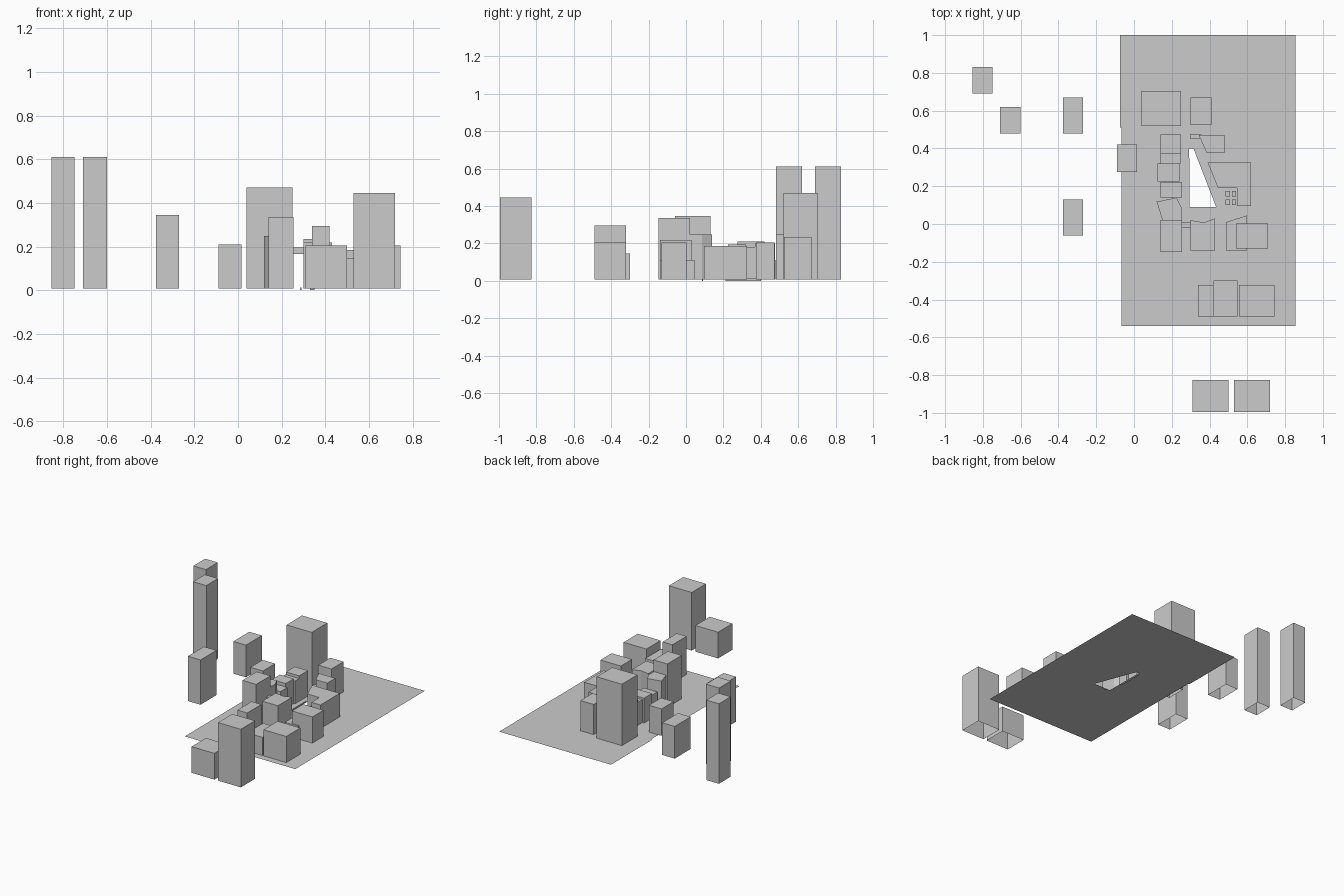
import bpy, bmesh

G = 0.008  # ground level


def make(name, bm):
    me = bpy.data.meshes.new(name)
    bm.to_mesh(me)
    bm.free()
    ob = bpy.data.objects.new(name, me)
    bpy.context.collection.objects.link(ob)
    return ob


def prism(name, pts, top, bottom=G, closed=False):
    """Extruded footprint (counter-clockwise), open underneath unless closed."""
    bm = bmesh.new()
    lo = [bm.verts.new((x, y, bottom)) for x, y in pts]
    hi = [bm.verts.new((x, y, top)) for x, y in pts]
    n = len(pts)
    for i in range(n):
        j = (i + 1) % n
        bm.faces.new((lo[i], lo[j], hi[j], hi[i]))
    bm.faces.new(hi)
    if closed:
        bm.faces.new(lo[::-1])
    bmesh.ops.recalc_face_normals(bm, faces=bm.faces[:]) if closed else None
    return make(name, bm)


def block(name, x0, x1, y0, y1, top, bottom=G, closed=False):
    return prism(name, [(x0, y0), (x1, y0), (x1, y1), (x0, y1)], top, bottom, closed)


# ground sheet with a wedge-shaped opening for the plaza
bm = bmesh.new()
outer = [(-0.065, -0.54), (0.855, -0.54), (0.855, 1.0), (-0.075, 1.0), (-0.075, 0.51), (-0.065, 0.51)]
plaza = [(0.295, 0.09), (0.435, 0.09), (0.315, 0.40), (0.292, 0.40)]
edges = []
for loop in (outer, plaza):
    vs = [bm.verts.new((x, y, G)) for x, y in loop]
    edges += [bm.edges.new((vs[i], vs[(i + 1) % len(vs)])) for i in range(len(vs))]
bmesh.ops.triangle_fill(bm, edges=edges, use_beauty=True, use_dissolve=False)
make("ground", bm)

# rectangular buildings: x0, x1, y0, y1, top
towers = {
    "far_west_tower": (-0.855, -0.75, 0.69, 0.83, 0.61),
    "west_tower": (-0.71, -0.60, 0.48, 0.62, 0.61),
    "outer_block_north": (-0.375, -0.27, 0.48, 0.67, 0.25),
    "outer_block_south": (-0.375, -0.27, -0.06, 0.13, 0.345),
    "edge_block": (-0.09, 0.015, 0.275, 0.42, 0.21),
    "north_tower": (0.04, 0.25, 0.52, 0.705, 0.47),
    "north_block": (0.30, 0.41, 0.525, 0.67, 0.235),
    "row_block_1": (0.14, 0.25, 0.37, 0.475, 0.20),
    "row_block_2": (0.14, 0.25, 0.32, 0.37, 0.18),
    "row_block_3": (0.125, 0.24, 0.225, 0.32, 0.195),
    "row_block_4": (0.14, 0.255, 0.14, 0.222, 0.17),
    "row_tower": (0.14, 0.255, -0.148, 0.022, 0.335),
    "east_block": (0.54, 0.71, -0.13, 0.003, 0.205),
    "south_block_west": (0.338, 0.42, -0.49, -0.322, 0.295),
    "south_block_middle": (0.42, 0.548, -0.49, -0.30, 0.145),
    "south_block_east": (0.555, 0.745, -0.49, -0.322, 0.205),
    "front_block": (0.31, 0.50, -0.995, -0.825, 0.205),
    "front_tower": (0.53, 0.72, -0.995, -0.825, 0.445),
}
for name, (x0, x1, y0, y1, top) in towers.items():
    block(name, x0, x1, y0, y1, top)

# irregular buildings that follow the plaza edges
prism("slanted_row_block", [(0.15, 0.022), (0.252, 0.022), (0.252, 0.085), (0.225, 0.14), (0.12, 0.118)], 0.248)
prism("plaza_north_block", [(0.385, 0.375), (0.48, 0.375), (0.48, 0.472), (0.342, 0.472)], 0.205)
prism("plaza_north_annex", [(0.30, 0.45), (0.35, 0.45), (0.362, 0.472), (0.30, 0.478)], 0.11)
prism("plaza_south_block", [(0.30, -0.14), (0.43, -0.14), (0.43, 0.03), (0.37, 0.008), (0.30, 0.02)], 0.218)
prism("plaza_south_low_block", [(0.488, -0.14), (0.598, -0.14), (0.598, 0.045), (0.488, 0.01)], 0.11)
prism("plaza_east_block", [(0.545, 0.095), (0.62, 0.095), (0.62, 0.325), (0.39, 0.325), (0.445, 0.19), (0.545, 0.19)], 0.185)

# small stepped annexes in the yard of the east block
for i in range(2):
    for j in range(2):
        x, y = 0.485 + 0.033 * i, 0.10 + 0.045 * j
        block("yard_annex", x, x + 0.022, y, y + 0.03, 0.06 + 0.05 * j)

# raised footbridge and thin plaza kerbs
block("footbridge", 0.255, 0.30, -0.02, 0.01, 0.195, 0.165, True)
block("kerb_west", 0.284, 0.290, 0.21, 0.40, 0.012, 0.0, True)
block("kerb_south", 0.33, 0.35, 0.085, 0.09, 0.009, 0.0, True)
